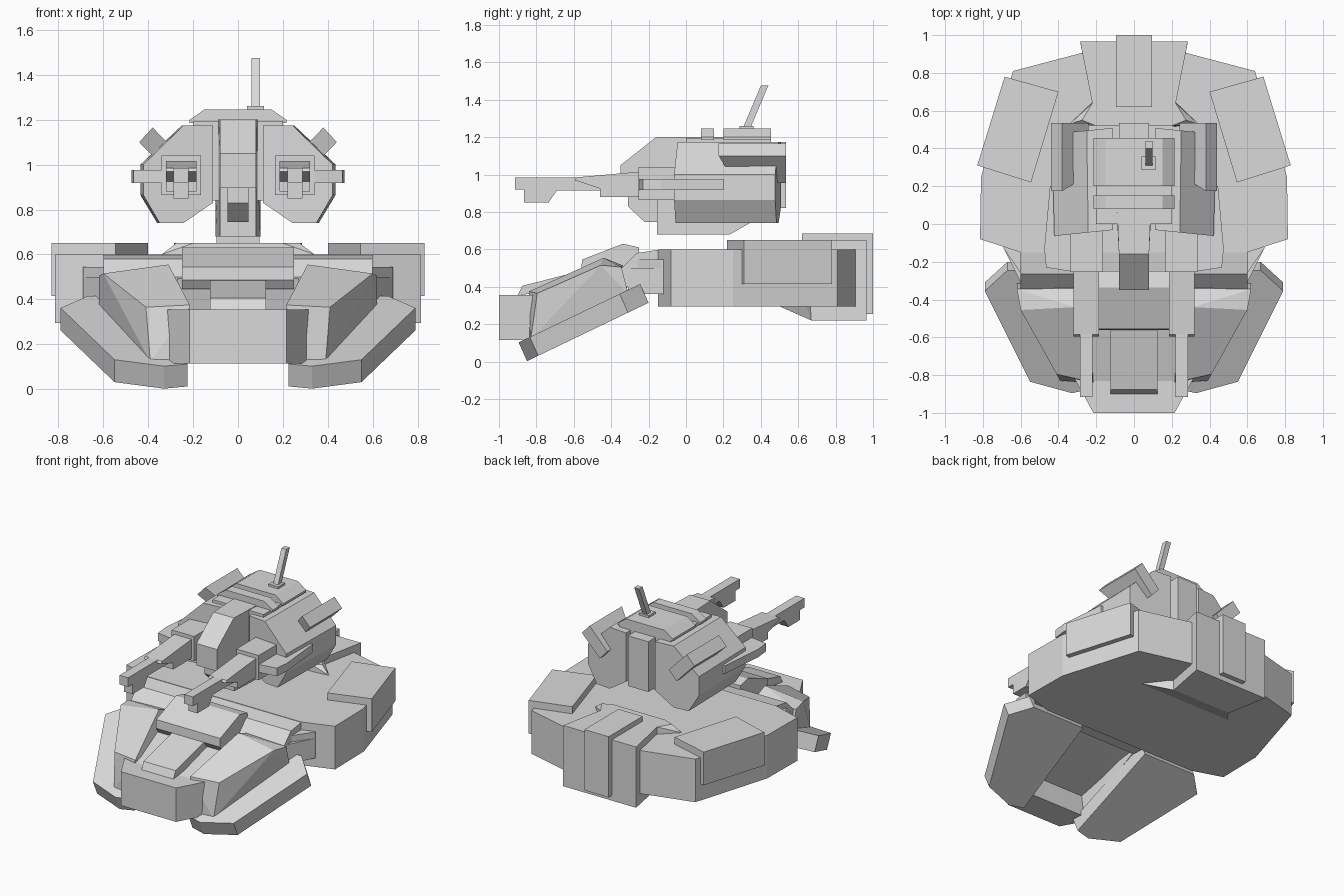
import bpy
import bmesh
from mathutils import Vector

default_cube = bpy.data.objects.get("Cube")
if default_cube:
    bpy.data.objects.remove(default_cube, do_unlink=True)

armour_grey = bpy.data.materials.new("armour grey")
armour_grey.use_nodes = True
armour_grey.diffuse_color = (0.7, 0.7, 0.7, 1)
shader = armour_grey.node_tree.nodes["Principled BSDF"]
shader.inputs["Base Color"].default_value = armour_grey.diffuse_color


def finish(name, mesh_builder, mirrored):
    """Turn a bmesh into a flat shaded object, optionally mirrored over x."""
    bmesh.ops.recalc_face_normals(mesh_builder, faces=mesh_builder.faces[:])
    mesh = bpy.data.meshes.new(name)
    mesh_builder.to_mesh(mesh)
    mesh_builder.free()
    mesh.materials.append(armour_grey)
    part = bpy.data.objects.new(name, mesh)
    bpy.context.scene.collection.objects.link(part)
    if mirrored:
        modifier = part.modifiers.new("Mirror", 'MIRROR')
        modifier.use_mirror_merge = False


def prism(name, outline, axis, low, high, mirrored=False):
    """Extrude an outline, given in the two other axes, from low to high."""
    builder = bmesh.new()
    index = "xyz".index(axis)
    corners = []
    for point in outline:
        position = list(point)
        position.insert(index, low)
        corners.append(builder.verts.new(position))
    face = builder.faces.new(corners)
    result = bmesh.ops.extrude_face_region(builder, geom=[face])
    offset = Vector()
    offset[index] = high - low
    moved = [item for item in result["geom"] if isinstance(item, bmesh.types.BMVert)]
    bmesh.ops.translate(builder, verts=moved, vec=offset)
    finish(name, builder, mirrored)


def solid(name, points, mirrored=False):
    """Convex faceted block around its corner points."""
    builder = bmesh.new()
    for point in points:
        builder.verts.new(point)
    bmesh.ops.convex_hull(builder, input=builder.verts[:])
    bmesh.ops.dissolve_limit(builder, angle_limit=0.15,
                             verts=builder.verts[:], edges=builder.edges[:])
    finish(name, builder, mirrored)


def box(name, x, y, z, mirrored=False):
    outline = [(x[0], y[0]), (x[1], y[0]), (x[1], y[1]), (x[0], y[1])]
    prism(name, outline, "z", z[0], z[1], mirrored)


def symmetric(half):
    """Complete the right half of an outline or point set with its reflection."""
    return half + [(-point[0], *point[1:]) for point in reversed(half)]


# Hull and its front neck
prism("hull", symmetric([(.6, -.15), (.815, -.08), (.81, .25), (.64, .81), (.26, .91)]),
      "z", .295, .6)
prism("hull_neck", symmetric([(.6, -.31), (.69, -.13), (.69, 0)]), "z", .36, .5)
prism("neck_shoulder", [(.6, -.26), (.69, -.13), (.69, 0), (.5, 0), (.5, -.2)],
      "z", .4, .545, True)
prism("neck_deck", [(-.345, .5), (-.265, .58), (-.13, .6), (-.13, .4), (-.33, .4)],
      "x", -.6, .6)

# Side and rear armour
prism("side_armour", [(.685, .78), (.4, .7), (.545, .22), (.83, .31)], "z", .415, .65, True)
solid("rear_plate", symmetric([
    (.22, .635, .65), (.285, .965, .65), (.285, .965, .22), (.23, .67, .22), (.22, .635, .29)]))
solid("rear_plate_flare", symmetric([
    (.22, .64, .65), (.275, .55, .65), (.2, .52, .65), (.34, .53, .6),
    (.36, .5, .295), (.23, .67, .22)]))
box("rear_bar", (-.095, .095), (.62, 1), (.255, .685))

# Nose: bumper, thin sloped core and the stepped slabs on top
prism("bumper", symmetric([(.215, -1), (.325, -.8)]), "z", .115, .355)
prism("nose_core", [(-.83, .25), (-.83, .355), (-.25, .52), (-.25, .42), (-.6, .31)],
      "x", -.27, .27)
prism("nose_lower_slab", [(-.9, .355), (-.875, .405), (-.54, .49), (-.5, .4)],
      "x", -.125, .125)
prism("nose_upper_slab", [(-.53, .445), (-.56, .485), (-.556, .545), (-.337, .63),
                          (-.25, .61), (-.25, .45)], "x", -.25, .25)

# Front fenders: sheared blocks with a ridge near the back
solid("front_fender", [
    (.6, -.455, .515), (.31, -.44, .555), (.41, -.795, .365), (.215, -.84, .375),
    (.62, -.345, .505), (.31, -.34, .515), (.62, -.31, .365), (.25, -.31, .365),
    (.39, -.83, .12), (.25, -.84, .115)], True)

# Tilted skids under the fenders
skid_plan = [(.225, -.83), (.33, -.85), (.55, -.79), (.79, -.31), (.67, -.2), (.26, -.2)]
skid_points = []
for x, y in skid_plan:
    lower = Vector((x, y, (y + .855) * .48))
    skid_points += [lower, lower + Vector((0, -.045, .1))]
solid("front_skid", skid_points, True)

# Turret spine: overhanging head, tapered body and small chin
prism("spine_head", [(0, 1.2), (-.16, 1.2), (-.35, 1.05), (-.35, .895), (0, .895)],
      "x", -.08, .08)
spine_points = []
for half_width, y, bottom in [(.08, -.155, .68), (.1, .08, .68), (.1, .235, .68), (.1, .34, .74)]:
    spine_points += symmetric([(half_width, y, bottom), (half_width, y, 1.2)])
solid("spine_body", spine_points)
prism("spine_chin", [(-.1, .9), (-.31, .9), (-.31, .83), (-.22, .745), (-.1, .745)],
      "x", -.047, .047)

# Turret core and lobes
box("turret_core", (-.2, .2), (0, .455), (.84, 1.195))
box("turret_rear_box", (-.08, .08), (.4, .535), (.82, 1.175))
lobe_profile = [(.115, 1.175), (.25, 1.175), (.435, 1), (.435, .865),
                (.36, .74), (.25, .74), (.115, .83)]
lobe_points = []
for x, z in lobe_profile:
    lobe_points += [(x * .97, -.02 - x * .1, z), (x, .52 - x * .1, z)]
solid("turret_lobe", lobe_points, True)

# Chamfered roof plates
roof_profile = symmetric([(.215, 1.185), (.215, 1.2), (.15, 1.245)])
prism("roof_plate", roof_profile, "y", .2, .455)
prism("roof_strip", roof_profile, "y", .08, .15)

# Slanted fins on the lobe shoulders
outer_edge = [Vector((.38, 1.165)), Vector((.44, 1.1))]
inward = Vector((-.14, -.145))
fin_points = []
for corner in outer_edge:
    inner = corner + inward
    fin_points += [(corner.x, .175, corner.y), (corner.x, .535, corner.y),
                   (inner.x, .26, inner.y), (inner.x, .535, inner.y)]
solid("shoulder_fin", fin_points, True)

# Side blades and guns
prism("side_blade", [(.445, .2), (.475, -.13), (.465, -.23), (.34, -.25), (.3, .2)],
      "z", .918, .975, True)
box("gun_mantlet", (.165, .34), (-.255, 0), (.865, 1.04), True)
prism("gun_receiver", [(-.25, 1.015), (-.585, .985), (-.595, .97), (-.46, .925),
                       (-.46, .88), (-.25, .88)], "x", .185, .32, True)
prism("gun_barrel", [(-.4, .985), (-.915, .985), (-.915, .92), (-.865, .92), (-.865, .85),
                     (-.735, .85), (-.69, .915), (-.4, .915)], "x", .22, .287, True)

# Antenna
box("antenna_base", (.04, .115), (.285, .36), (1.24, 1.26))
prism("antenna_rod", [(.305, 1.25), (.345, 1.25), (.44, 1.475), (.4, 1.475)], "x", .06, .097)
